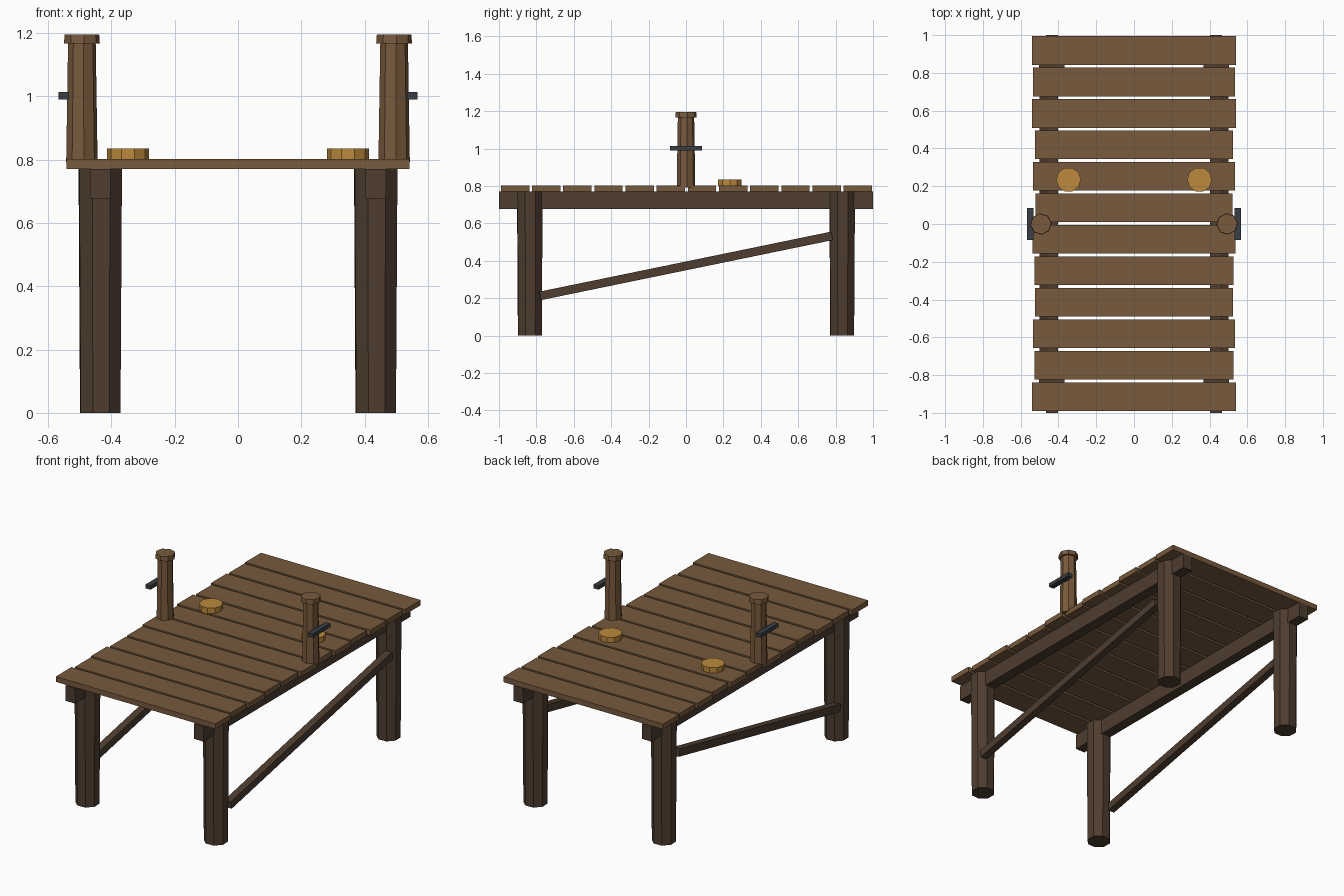
import bpy
import math
from mathutils import Vector

cube = bpy.data.objects.get("Cube")
if cube:
    bpy.data.objects.remove(cube, do_unlink=True)


def srgb(*rgb):
    return tuple(((c / 255 + 0.055) / 1.055) ** 2.4 for c in rgb) + (1.0,)


def material(name, colour):
    mat = bpy.data.materials.new(name)
    mat.use_nodes = True
    mat.diffuse_color = colour
    mat.node_tree.nodes["Principled BSDF"].inputs["Base Color"].default_value = colour
    return mat


plank_wood = material("plank wood", srgb(120, 90, 61))
dark_wood = material("dark wood", srgb(78, 61, 47))
rope_tan = material("rope tan", srgb(188, 138, 60))
iron = material("dark iron", srgb(58, 61, 66))


def finish(name, mat):
    obj = bpy.context.object
    obj.name = name
    obj.data.materials.append(mat)
    return obj


def box(name, low, high, mat):
    low, high = Vector(low), Vector(high)
    bpy.ops.mesh.primitive_cube_add(size=1, location=(low + high) / 2)
    obj = finish(name, mat)
    obj.scale = high - low
    return obj


def prism(name, x, y, z0, z1, r0, r1, sides, turn, mat):
    bpy.ops.mesh.primitive_cone_add(
        vertices=sides, radius1=r0, radius2=r1, depth=z1 - z0,
        location=(x, y, (z0 + z1) / 2), rotation=(0, 0, math.radians(turn)))
    return finish(name, mat)


# Deck planks, front to back, with slightly uneven ends
DECK_LOW, DECK_TOP = 0.77, 0.802
half_lengths = [0.541, 0.527, 0.535, 0.523, 0.526, 0.538,
                0.522, 0.535, 0.524, 0.54, 0.535, 0.541]
for i, half in enumerate(half_lengths):
    y = -0.914 + i * 0.1666
    box(f"deck_plank_{i + 1}", (-half, y - 0.076, DECK_LOW),
        (half, y + 0.076, DECK_TOP), plank_wood)

for side, s in (("left", 1), ("right", -1)):
    # Long joist under the deck
    box(f"joist_{side}", (s * 0.435 - 0.032, -1, 0.677),
        (s * 0.435 + 0.032, 1, DECK_LOW), dark_wood)

    # Octagonal legs
    for end, y in (("front", -0.835), ("back", 0.835)):
        prism(f"leg_{end}_{side}", s * 0.435, y, 0, DECK_LOW,
              0.068, 0.073, 8, 25, dark_wood)

    # Diagonal brace rising to the back
    start, stop = Vector((s * 0.478, -0.78, 0.212)), Vector((s * 0.478, 0.78, 0.533))
    run = stop - start
    brace = box(f"brace_{side}", (-0.022, -run.length / 2, -0.023),
                (0.022, run.length / 2, 0.023), dark_wood)
    brace.location = (start + stop) / 2
    brace.rotation_euler.x = math.atan2(run.z, run.y)

    # Mooring post with cap and iron cleat bar
    prism(f"mooring_post_{side}", s * 0.493, 0, DECK_TOP - 0.01, 1.17,
          0.05, 0.044, 8, 7, plank_wood)
    prism(f"post_cap_{side}", s * 0.493, 0, 1.167, 1.195,
          0.057, 0.055, 8, 7, plank_wood)
    box(f"cleat_bar_{side}", (s * 0.55 - 0.017, -0.085, 0.99),
        (s * 0.55 + 0.017, 0.085, 1.013), iron)

    # Coiled rope disc
    prism(f"rope_coil_{side}", s * 0.347, 0.235, DECK_TOP - 0.002, 0.835,
          0.066, 0.066, 10, 18, rope_tan)
